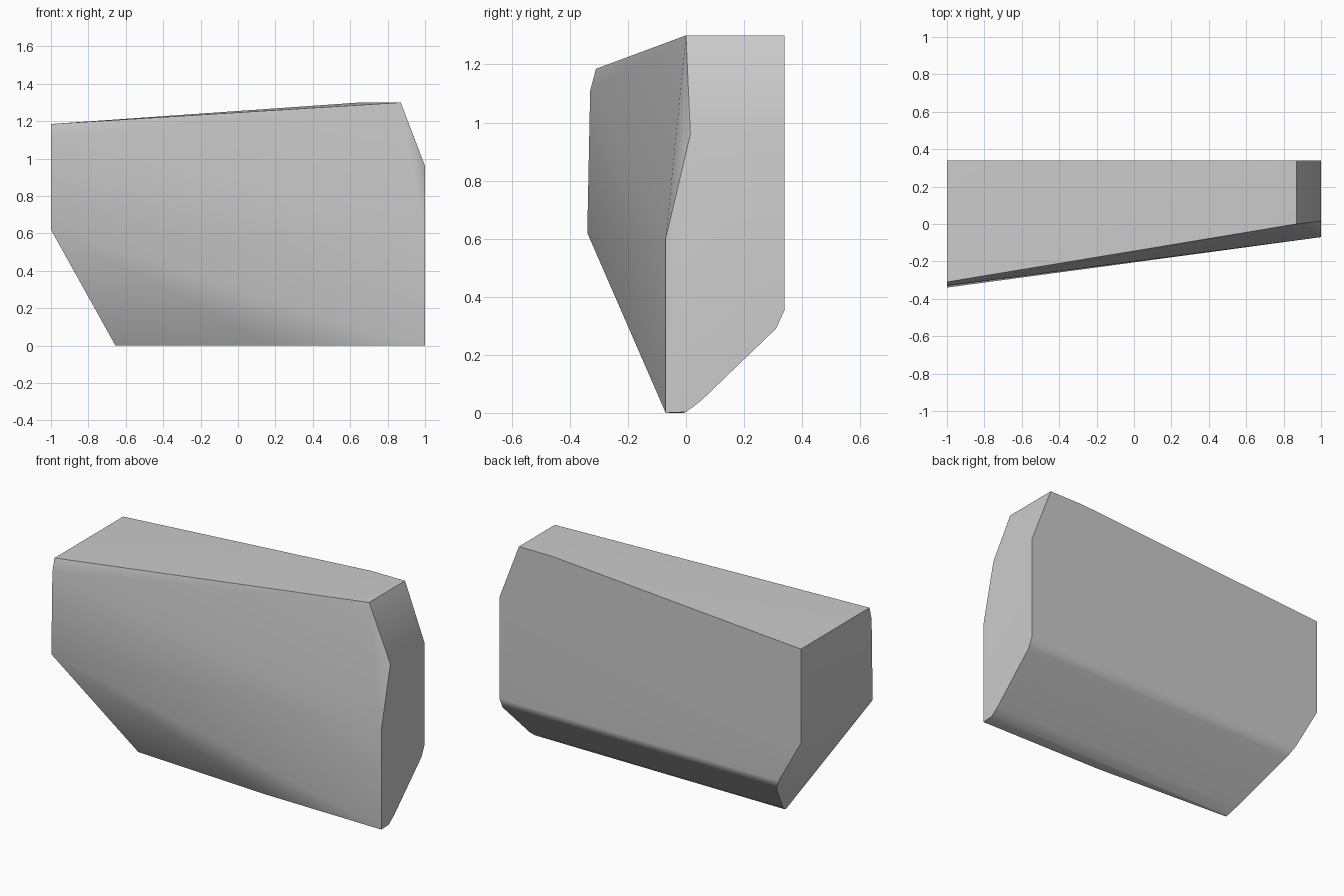
import bpy
import bmesh
import math

cube = bpy.data.objects.get("Cube")
if cube:
    bpy.data.objects.remove(cube, do_unlink=True)

# Plain grey material
grey = bpy.data.materials.new("plain grey")
grey.use_nodes = True
colour = (0.6, 0.6, 0.6, 1)
grey.diffuse_color = colour
grey.node_tree.nodes["Principled BSDF"].inputs["Base Color"].default_value = colour
grey.node_tree.nodes["Principled BSDF"].inputs["Roughness"].default_value = 0.8

BACK = 0.34


def left_slope(z):
    """x of the undercut left end at height z."""
    return -0.655 - 0.556 * z


# Rounded lower back edge, as (y, z), running the length of the block
under_profile = [(0.0, 0.003), (0.05, 0.04), (0.31, 0.29), (BACK, 0.355)]
points = [(x, y, z) for y, z in under_profile for x in (left_slope(z), 1)]

# Wide left end
points += [(-1, -0.34, 0.62), (-1, -0.33, 1.11), (-1, -0.31, 1.185),
           (-1, BACK, 1.185), (-1, BACK, 0.62)]
# Narrow right end
points += [(1, -0.07, 0), (1, -0.07, 0.6), (1, 0.015, 0.96), (1, BACK, 0.96)]
# Top ridge
points += [(0.87, 0, 1.3), (0.87, BACK, 1.3), (0.65, BACK, 1.3)]
# Bottom front edge
points += [(-0.655, -0.01, 0), (0.2, -0.06, 0)]

# Wrap the corners in one faceted solid
bm = bmesh.new()
for p in points:
    bm.verts.new(p)
bmesh.ops.convex_hull(bm, input=bm.verts)
bmesh.ops.delete(bm, geom=[v for v in bm.verts if not v.link_faces], context='VERTS')
bmesh.ops.dissolve_limit(bm, angle_limit=math.radians(1.5),
                         verts=bm.verts, edges=bm.edges)
bmesh.ops.recalc_face_normals(bm, faces=bm.faces)

mesh = bpy.data.meshes.new("faceted_block")
bm.to_mesh(mesh)
bm.free()
mesh.materials.append(grey)
block = bpy.data.objects.new("faceted_block", mesh)
bpy.context.collection.objects.link(block)

# Soft shading on shallow creases, sharp on the strong ones
bpy.ops.object.select_all(action='DESELECT')
block.select_set(True)
bpy.context.view_layer.objects.active = block
bpy.ops.object.shade_smooth_by_angle(angle=math.radians(30))
weighted = block.modifiers.new("weighted_normals", 'WEIGHTED_NORMAL')
weighted.keep_sharp = True
